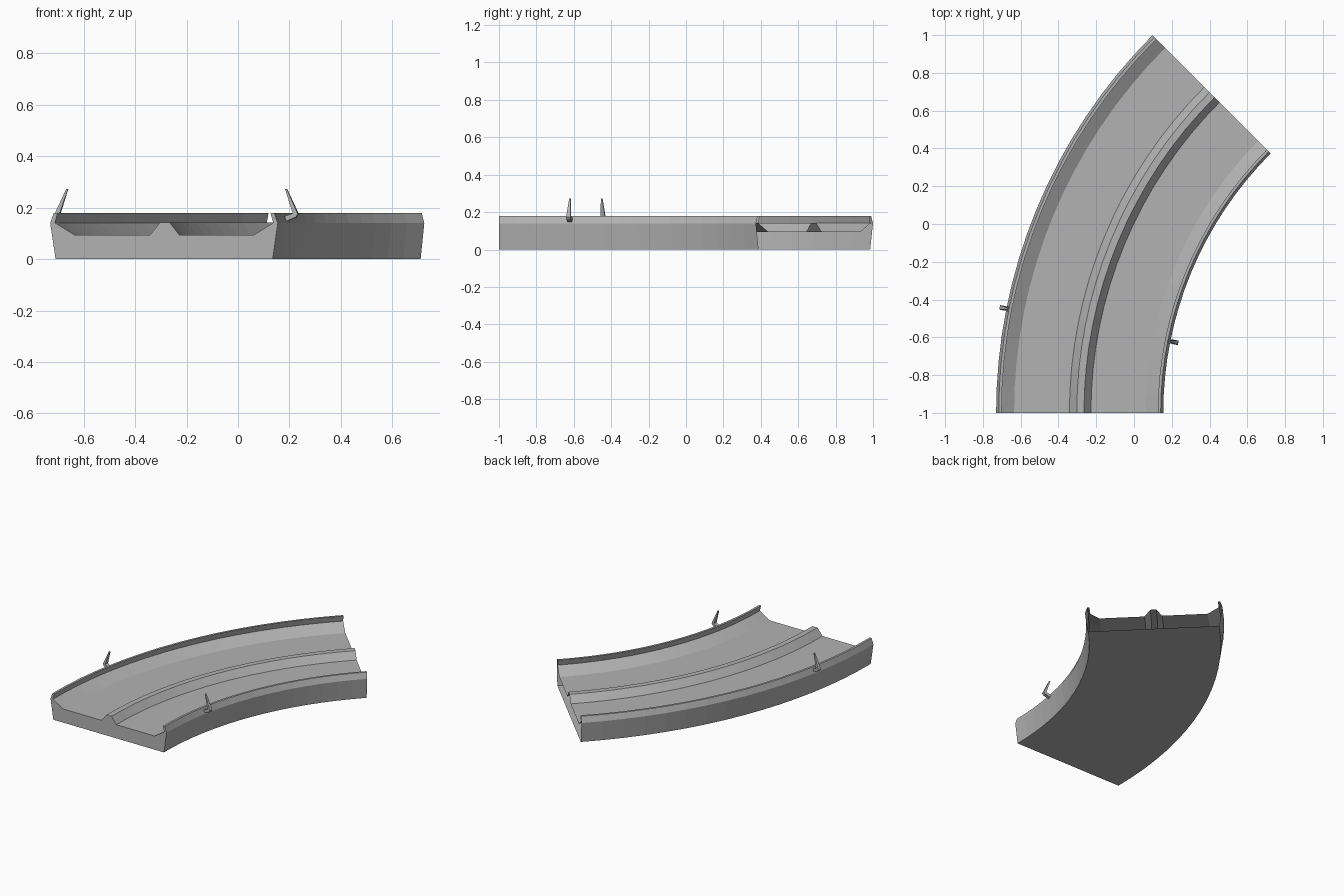
import bpy, bmesh
from math import sin, cos, radians

if "Cube" in bpy.data.objects:
    bpy.data.objects.remove(bpy.data.objects["Cube"])

CX, CY = 2.098, -1.0      # centre of the 45 degree bend
R_OUT, R_IN = 2.818, 1.946
SEGMENTS = 16

grey = bpy.data.materials.new("dark_grey")
grey.diffuse_color = (0.45, 0.45, 0.45, 1)
grey.use_nodes = True
grey.node_tree.nodes["Principled BSDF"].inputs["Base Color"].default_value = grey.diffuse_color


def polar(r, angle, z, side=0.0):
    """Point at radius r, swept by angle from the front end, shifted along the track."""
    return (CX - r * cos(angle) + side * sin(angle),
            CY + r * sin(angle) + side * cos(angle), z)


def finish(name, bm):
    bmesh.ops.recalc_face_normals(bm, faces=bm.faces)
    mesh = bpy.data.meshes.new(name)
    bm.to_mesh(mesh)
    bm.free()
    mesh.materials.append(grey)
    obj = bpy.data.objects.new(name, mesh)
    bpy.context.collection.objects.link(obj)
    return obj


# Curved trough with overhanging lips: cross-section (x at the front end, z) swept round the bend
section = [(-0.709, 0), (-0.73, 0.14), (-0.716, 0.18), (-0.701, 0.18),
           (-0.711, 0.141), (-0.635, 0.094), (-0.342, 0.094), (-0.303, 0.142),
           (-0.265, 0.142), (-0.228, 0.094), (0.062, 0.094), (0.137, 0.141),
           (0.126, 0.18), (0.141, 0.18), (0.155, 0.14), (0.135, 0)]
bm = bmesh.new()
rings = []
for i in range(SEGMENTS + 1):
    a = radians(45) * i / SEGMENTS
    rings.append([bm.verts.new(polar(CX - x, a, z)) for x, z in section])
n = len(section)
for r0, r1 in zip(rings, rings[1:]):
    for j in range(n):
        k = (j + 1) % n
        bm.faces.new((r0[j], r0[k], r1[k], r1[j]))
bm.faces.new(rings[0])    # front end is closed, far end is open
finish("curved_track", bm)


# Bracket posts: bent profile (distance outside the wall, z, half thickness)
post = [(-0.008, 0.148, 0.012), (0.002, 0.148, 0.012), (0.038, 0.163, 0.012),
        (0.046, 0.175, 0.012), (0.001, 0.273, 0.004), (-0.006, 0.273, 0.004),
        (0.026, 0.178, 0.012), (-0.008, 0.166, 0.012)]


def make_post(name, radius, direction):
    bm = bmesh.new()
    a = radians(11.25)
    sides = [[bm.verts.new(polar(radius + direction * d, a, z, s * t))
              for d, z, t in post] for s in (-1, 1)]
    m = len(post)
    for j in range(m):
        k = (j + 1) % m
        bm.faces.new((sides[0][j], sides[0][k], sides[1][k], sides[1][j]))
    for side in sides:
        for quad in ((0, 1, 6, 7), (1, 2, 3, 6), (3, 4, 5, 6)):
            bm.faces.new([side[q] for q in quad])
    finish(name, bm)


make_post("outer_post", R_OUT, 1)
make_post("inner_post", R_IN, -1)
